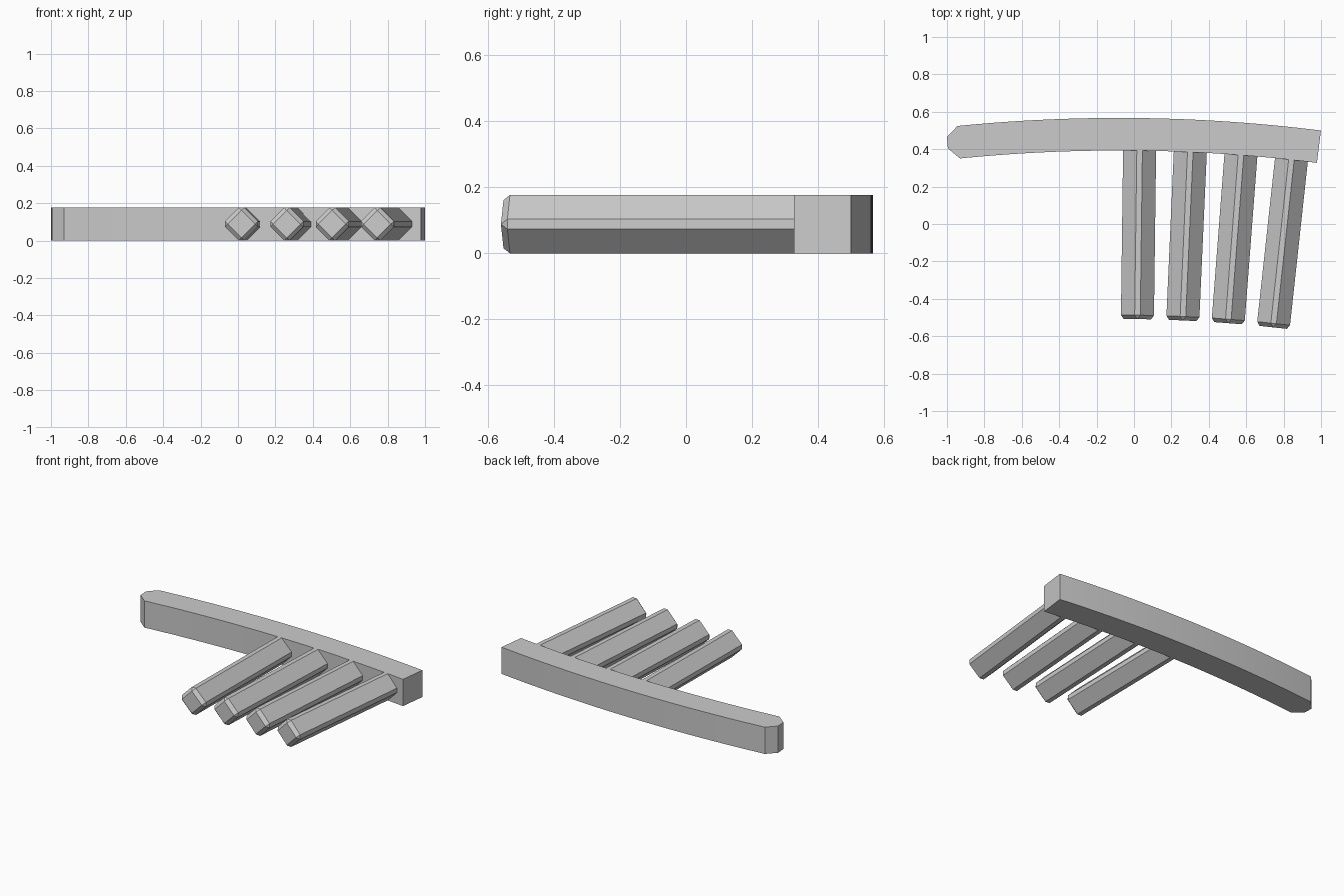
import bpy, bmesh, math
from mathutils import Matrix, Vector

if "Cube" in bpy.data.objects:
    bpy.data.objects.remove(bpy.data.objects["Cube"])

# Everything is laid out radially around one distant arc centre
CX, CY = -0.08, -8.133
R_OUT, R_IN, R_TIP = 8.70, 8.526, 7.625
HEIGHT = 0.177

grey = bpy.data.materials.new("plain grey")
grey.diffuse_color = (0.6, 0.6, 0.6, 1)
grey.use_nodes = True
grey.node_tree.nodes["Principled BSDF"].inputs["Base Color"].default_value = grey.diffuse_color


def add_object(name, bm):
    bmesh.ops.recalc_face_normals(bm, faces=bm.faces)
    mesh = bpy.data.meshes.new(name)
    bm.to_mesh(mesh)
    bm.free()
    mesh.materials.append(grey)
    obj = bpy.data.objects.new(name, mesh)
    bpy.context.collection.objects.link(obj)
    return obj


def arc(radius, a0, a1, steps):
    return [(CX + radius * math.sin(a), CY + radius * math.cos(a))
            for a in (a0 + (a1 - a0) * i / steps for i in range(steps + 1))]


# Curved rail: arc outline with a chamfered left end, extruded upwards
outline = arc(R_OUT, -0.0995, 0.1244, 28)
outline += arc(R_IN, 0.1244, -0.0999, 28)
outline += [(-0.995, 0.404), (-1.0, 0.465)]
bm = bmesh.new()
base = bm.faces.new([bm.verts.new((x, y, 0)) for x, y in outline])
top = bmesh.ops.extrude_face_region(bm, geom=[base])
bmesh.ops.translate(bm, vec=(0, 0, HEIGHT),
                    verts=[v for v in top["geom"] if isinstance(v, bmesh.types.BMVert)])
rail = add_object("curved_rail", bm)
bpy.context.view_layer.objects.active = rail
rail.select_set(True)
bpy.ops.object.shade_smooth_by_angle(angle=math.radians(20))

# Teeth: bevelled square bars turned on edge, pointing at the arc centre
HALF, BEVEL, LENGTH = 0.073, 0.0212, 0.98
for i in range(4):
    angle = 0.0129 + 0.0318 * i
    bm = bmesh.new()
    bmesh.ops.create_cube(bm, size=1)
    bmesh.ops.scale(bm, vec=(2 * HALF, LENGTH, 2 * HALF), verts=bm.verts)
    bmesh.ops.bevel(bm, geom=bm.edges[:], offset=BEVEL, segments=1,
                    affect='EDGES', profile=0.5)
    place = (Matrix.Translation(Vector((CX, CY, HEIGHT / 2)))
             @ Matrix.Rotation(-angle, 4, 'Z')
             @ Matrix.Translation(Vector((0, R_TIP + LENGTH / 2, 0)))
             @ Matrix.Rotation(math.pi / 4, 4, 'Y'))
    bmesh.ops.transform(bm, matrix=place, verts=bm.verts)
    add_object(f"tooth_{i + 1}", bm)
